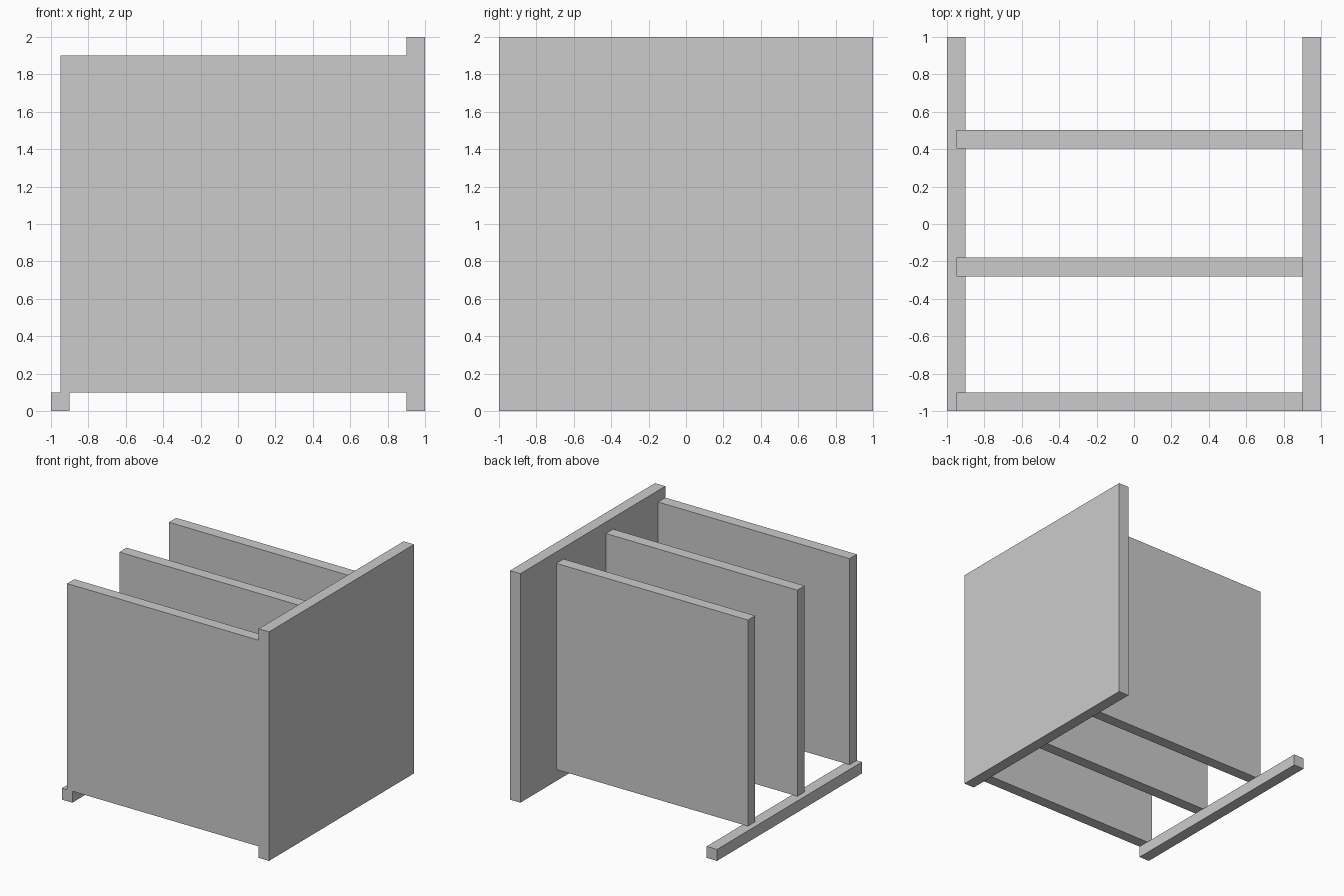
import bpy

if "Cube" in bpy.data.objects:
    bpy.data.objects.remove(bpy.data.objects["Cube"])


def box(name, x, y, z):
    """Add a box spanning the (min, max) ranges on each axis."""
    ranges = (x, y, z)
    bpy.ops.mesh.primitive_cube_add(size=1, location=[(a + b) / 2 for a, b in ranges])
    obj = bpy.context.object
    obj.name = name
    obj.scale = [b - a for a, b in ranges]
    bpy.ops.object.transform_apply(location=False, rotation=False, scale=True)
    return obj


# Full-height side panel and low rail on the opposite side
box("side_panel", (0.9, 1.0), (-1.0, 1.0), (0.0, 2.0))
box("base_rail", (-1.0, -0.9), (-1.0, 1.0), (0.0, 0.1))

# Upright dividers resting on the rail and butting against the side panel
for name, y in (("front_divider", -1.0), ("middle_divider", -0.28), ("back_divider", 0.403)):
    box(name, (-0.95, 0.9), (y, y + 0.1), (0.1, 1.9))
